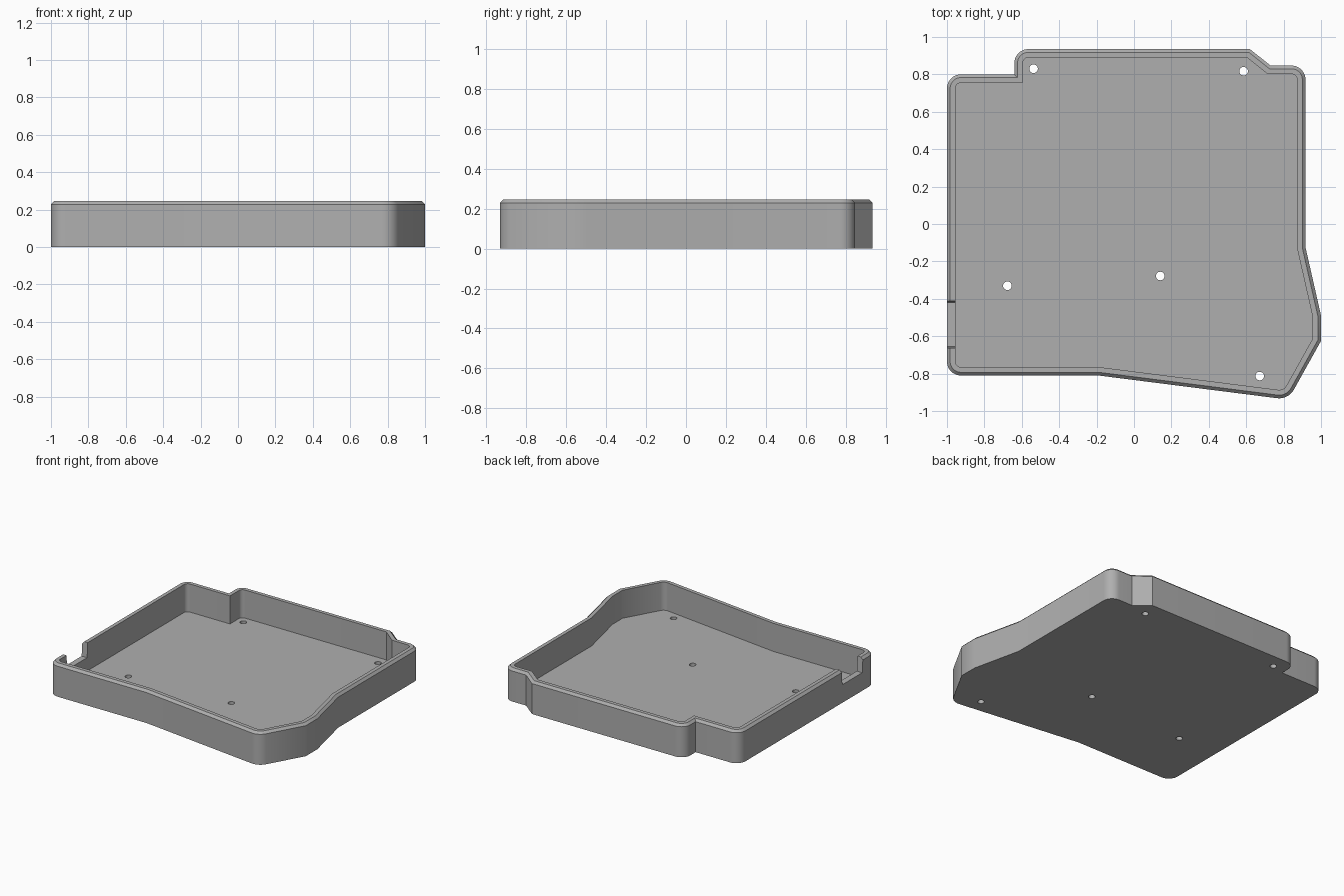
import bpy, bmesh, math
from mathutils import Vector

if "Cube" in bpy.data.objects:
    bpy.data.objects.remove(bpy.data.objects["Cube"], do_unlink=True)

HEIGHT, FLOOR, WALL, CHAMFER = 0.245, 0.035, 0.045, 0.017

# Outline corners, counter-clockwise: x, y, fillet radius
OUTLINE = [(-1, -0.81, 0.075), (-0.19, -0.81, 0), (0.825, -0.939, 0.09),
           (1, -0.625, 0), (1, -0.49, 0), (0.917, -0.125, 0), (0.917, 0.847, 0.075),
           (0.73, 0.847, 0), (0.62, 0.935, 0), (-0.64, 0.935, 0.075),
           (-0.64, 0.8, 0), (-1, 0.8, 0.075)]
HOLES = [(-0.537, 0.83), (0.586, 0.817), (-0.677, -0.33), (0.14, -0.278), (0.672, -0.813)]

plastic = bpy.data.materials.new("grey plastic")
plastic.use_nodes = True
grey = (0.43, 0.43, 0.43, 1)
plastic.diffuse_color = grey
plastic.node_tree.nodes["Principled BSDF"].inputs["Base Color"].default_value = grey


def make_object(name, bm):
    bmesh.ops.recalc_face_normals(bm, faces=bm.faces)
    mesh = bpy.data.meshes.new(name)
    bm.to_mesh(mesh)
    bm.free()
    mesh.materials.append(plastic)
    obj = bpy.data.objects.new(name, mesh)
    bpy.context.collection.objects.link(obj)
    return obj


def outline_points(inset, steps=10):
    """Outline moved inwards by inset, with its corners filleted."""
    points = []
    count = len(OUTLINE)
    for i, (x, y, radius) in enumerate(OUTLINE):
        p = Vector((x, y))
        a = (p - Vector(OUTLINE[i - 1][:2])).normalized()
        b = (Vector(OUTLINE[(i + 1) % count][:2]) - p).normalized()
        na, nb = Vector((-a.y, a.x)), Vector((-b.y, b.x))
        miter = (na + nb) / (1 + na.dot(nb))
        if radius == 0:
            points.append(p + miter * inset)
            continue
        centre = p + miter * radius
        start = math.atan2(-na.y, -na.x)
        turn = math.acos(max(-1, min(1, a.dot(b))))
        for s in range(steps + 1):
            angle = start + turn * s / steps
            points.append(centre + Vector((math.cos(angle), math.sin(angle))) * (radius - inset))
    return points


def loft(name, sections):
    """Join stacked loops of points and cap both ends."""
    bm = bmesh.new()
    loops = [[bm.verts.new((p[0], p[1], z)) for p in pts] for pts, z in sections]
    for low, high in zip(loops, loops[1:]):
        for i in range(len(low)):
            j = (i + 1) % len(low)
            bm.faces.new((low[i], low[j], high[j], high[i]))
    bm.faces.new(loops[0][::-1])
    bm.faces.new(loops[-1])
    return make_object(name, bm)


# Tray: outer wall, chamfered rim, inner wall and floor
outer, rim, inner = (outline_points(d) for d in (0, CHAMFER, WALL))
tray = loft("case_tray", [(outer, 0), (outer, HEIGHT - CHAMFER), (rim, HEIGHT),
                          (inner, HEIGHT), (inner, FLOOR)])

# Cutters: screw holes and the flared cable notch in the right wall
cutters = []
for x, y in HOLES:
    circle = [(x + 0.023 * math.cos(t * math.tau / 24), y + 0.023 * math.sin(t * math.tau / 24))
              for t in range(24)]
    cutters.append(loft("screw_hole_cutter", [(circle, -0.05), (circle, 0.1)]))


def notch_section(flare):
    low, high = -0.655 - flare, -0.42 + flare
    return [(-1.1, low), (-0.93, low), (-0.93, high), (-1.1, high)]


cutters.append(loft("cable_notch_cutter", [(notch_section(0), 0.135), (notch_section(0.012), 0.3)]))

bpy.ops.object.select_all(action='DESELECT')
bpy.context.view_layer.objects.active = tray
tray.select_set(True)
for cutter in cutters:
    cutter.hide_render = True
    cut = tray.modifiers.new("cut", 'BOOLEAN')
    cut.operation = 'DIFFERENCE'
    cut.solver = 'EXACT'
    cut.object = cutter
    bpy.ops.object.modifier_apply(modifier=cut.name)
    bpy.data.objects.remove(cutter, do_unlink=True)

bpy.ops.object.shade_smooth_by_angle(angle=math.radians(30))
